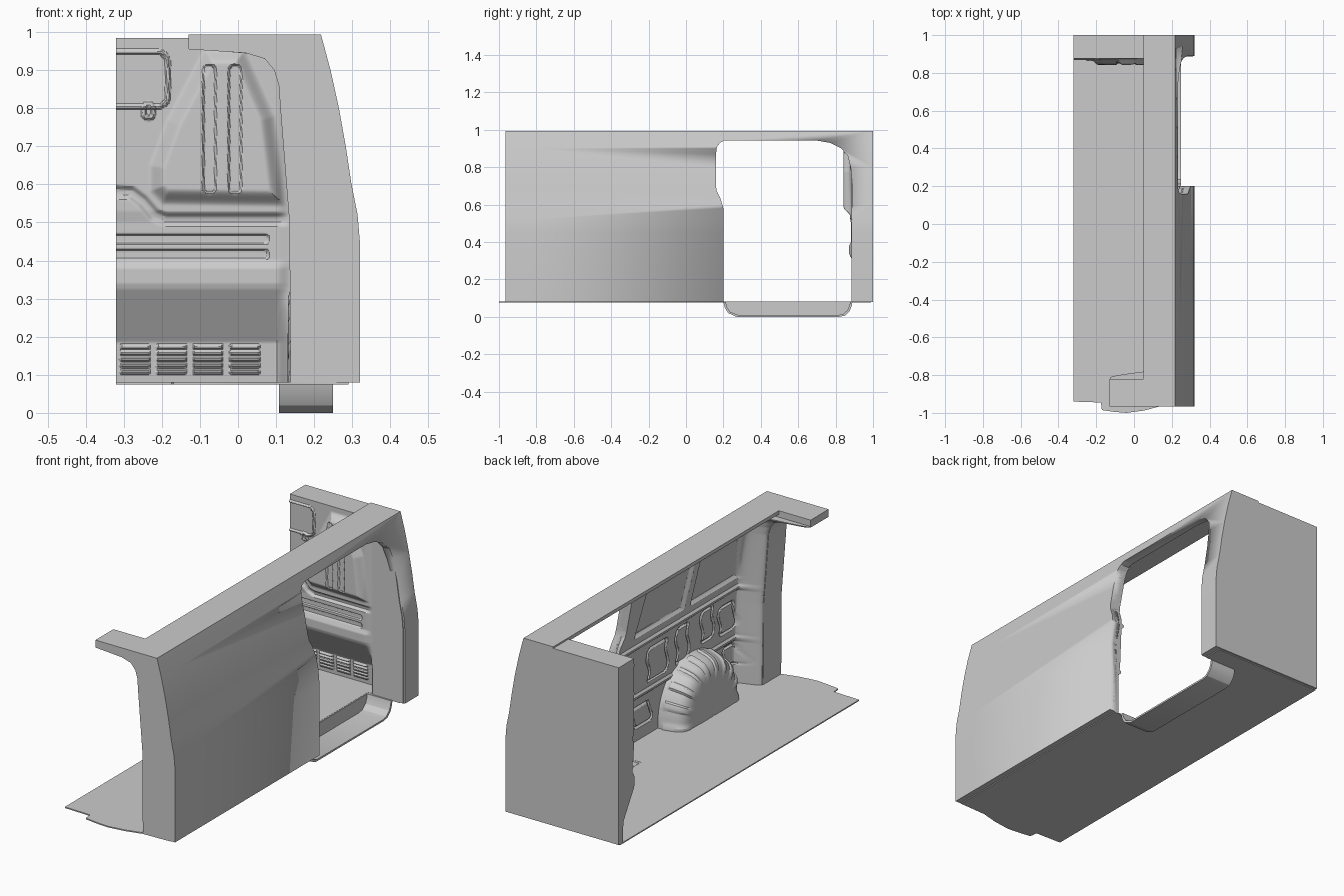
import bpy, bmesh, math

if "Cube" in bpy.data.objects:
    bpy.data.objects.remove(bpy.data.objects["Cube"])

OUTER = [(.32, .08), (.32, .45), (.314, .52), (.298, .6), (.283, .7), (.265, .8), (.243, .9), (.218, .993)]
FRAME_IN = [(.138, .08), (.135, .5), (.112, .79), (.107, .86), (.095, .9), (.07, .93), (.02, .945), (-.13, .955)]


def interp(table, v):
    """Linear lookup in (key, value) pairs."""
    if v <= table[0][0]:
        return table[0][1]
    for (a, p), (b, q) in zip(table, table[1:]):
        if v <= b:
            return p + (q - p) * (v - a) / (b - a)
    return table[-1][1]


def smooth(t):
    t = max(0, min(1, t))
    return t * t * (3 - 2 * t)


def line_dist(p, pts):
    best = 9
    for (ax, ay), (bx, by) in zip(pts, pts[1:]):
        dx, dy = bx - ax, by - ay
        t = max(0, min(1, ((p[0] - ax) * dx + (p[1] - ay) * dy) / (dx * dx + dy * dy)))
        best = min(best, math.hypot(p[0] - ax - t * dx, p[1] - ay - t * dy))
    return best


def poly_sdf(p, pts):
    loop = pts + pts[:1]
    inside = False
    for (ax, ay), (bx, by) in zip(loop, loop[1:]):
        if (ay > p[1]) != (by > p[1]) and p[0] < ax + (p[1] - ay) * (bx - ax) / (by - ay):
            inside = not inside
    d = line_dist(p, loop)
    return -d if inside else d


def box_sdf(u, v, cu, cv, hu, hv, r):
    a, b = abs(u - cu) - hu + r, abs(v - cv) - hv + r
    return math.hypot(max(a, 0), max(b, 0)) + min(max(a, b), 0) - r


def finish(name, bm):
    bmesh.ops.recalc_face_normals(bm, faces=bm.faces)
    me = bpy.data.meshes.new(name)
    bm.to_mesh(me)
    bm.free()
    ob = bpy.data.objects.new(name, me)
    bpy.context.collection.objects.link(ob)
    bpy.ops.object.select_all(action='DESELECT')
    ob.select_set(True)
    bpy.context.view_layer.objects.active = ob
    bpy.ops.object.shade_smooth_by_angle(angle=math.radians(25))
    return ob


def prism(name, pts, axis, a, b):
    """Extrude a 2D outline along axis from a to b."""
    def place(p, h):
        return {'x': (h, p[0], p[1]), 'y': (p[0], h, p[1]), 'z': (p[0], p[1], h)}[axis]
    bm = bmesh.new()
    lo, hi = [[bm.verts.new(place(p, h)) for p in pts] for h in (a, b)]
    bm.faces.new(lo)
    bm.faces.new(hi[::-1])
    for i in range(len(pts)):
        j = (i + 1) % len(pts)
        bm.faces.new((lo[i], lo[j], hi[j], hi[i]))
    return finish(name, bm)


def pressed_panel(name, nu, nv, point, back, fill):
    """Embossed sheet from a grid function, with its rim folded back."""
    bm = bmesh.new()
    g = [[bm.verts.new(point(i / nu, j / nv)) for i in range(nu + 1)] for j in range(nv + 1)]
    for j in range(nv):
        for i in range(nu):
            bm.faces.new((g[j][i], g[j][i + 1], g[j + 1][i + 1], g[j + 1][i]))
    rim = [e for e in bm.edges if e.is_boundary]
    new = bmesh.ops.extrude_edge_only(bm, edges=rim)['geom']
    for v in new:
        if isinstance(v, bmesh.types.BMVert):
            v.co = back(v.co)
    if fill:
        bmesh.ops.holes_fill(bm, edges=[e for e in bm.edges if e.is_boundary], sides=0)
    return finish(name, bm)


outer_x = [(z, x) for x, z in OUTER]
frame_x = [(z, x) for x, z in FRAME_IN]

# Outer side wall with roof strip, door opening cut through
wall = prism("side_wall", OUTER + [(.05, .993), (.05, .975), (.13, .962), (.18, .948), (.2, .9), (.24, .74),
                                   (.262, .56), (.28, .45), (.28, .08)], 'y', -.83, 1)
door = [(.2, .05), (.2, .58), (.185, .63), (.165, .67), (.16, .7), (.16, .87), (.166, .91), (.18, .93), (.205, .942),
        (.7, .942), (.77, .93), (.83, .9), (.865, .86), (.88, .8), (.89, .7), (.89, .05)]
cutter = prism("door_cutter", door, 'x', .1, .5)
cutter.hide_render = True
bpy.context.view_layer.objects.active = wall
mod = wall.modifiers.new("door", 'BOOLEAN')
mod.operation, mod.object, mod.solver = 'DIFFERENCE', cutter, 'EXACT'
bpy.ops.object.modifier_apply(modifier="door")
bpy.data.objects.remove(cutter)

# Rear pillar and header
prism("rear_frame", OUTER + [(-.13, .993)] + FRAME_IN[::-1], 'y', -.965, -.82)

# Floor sheet with step notch
prism("floor", [(-.32, .99), (-.32, -.94), (-.175, -.945), (-.17, -.985), (-.1, -.995), (-.04, -1), (.05, -.988),
                (.14, -.965), (.29, -.96), (.29, .2), (.11, .2), (.11, .89), (.29, .89), (.29, .99)], 'z', .075, .081)

# Door step: curved trough and riser
rim = [(.2, .08), (.207, .05), (.225, .02), (.265, .002), (.27, 0), (.82, 0), (.85, .006), (.875, .03), (.885, .055), (.89, .08)]
inner = [(.545 + (y - .545) * .965, z + .009 * (1 - z / .08)) for y, z in rim]
prism("step_trough", rim + inner[::-1], 'x', .108, .25)
prism("step_riser", rim, 'x', .108, .116)

# Bulkhead with pressed ribs, window border and vents
BULK = [(.08, .968), (.185, .962), (.325, .877), (.34, .872), (.38, .872), (.4, .882), (.5, .882), (.53, .876), (1, .876)]
BULGE = [(-.09, .96), (-.19, .77), (-.235, .65), (-.235, .58), (-.2, .545), (.13, .54), (.1, .78), (.02, .96)]
SWAGE = [(-.33, .58), (-.28, .578), (-.25, .555), (-.22, .52), (-.19, .508), (.13, .508)]


def bulkhead_point(u, v):
    z = .08 + .905 * v
    x = -.32 + u * (interp(outer_x, z) - .008 + .32)
    y = interp(BULK, z)
    if z > .48:
        y -= .033 * smooth(-poly_sdf((x, z), BULGE) / .045)
        y += .012 * smooth((.02 - line_dist((x, z), SWAGE)) / .015)
        for cx in (-.075, -.008):
            d = box_sdf(x, z, cx, .745, .016, .168, .014)
            y += .008 * smooth((.003 - d) / .006)
        if x < -.16:
            d = box_sdf(x, z, -.3, .876, .116, .073, .03)
            y -= .007 * smooth((.007 - abs(d)) / .004)
            y -= .007 * smooth((.007 - abs(box_sdf(x, z, -.235, .792, .012, .018, .011))) / .004)
    elif z > .35:
        for cz in (.456, .416):
            y += .008 * smooth((.003 - box_sdf(x, z, -.2, cz, .28, .012, .011)) / .006)
    elif z < .2:
        for cx in (-.27, -.175, -.079, .018):
            for k in range(5):
                d = box_sdf(x, z, cx, .108 + .0165 * k, .037, .004, .003)
                y -= .008 * smooth((.003 - d) / .004)
    k = smooth((x - .1) / .04)
    return x, y * (1 - k) + .886 * k, z


pressed_panel("bulkhead", 160, 230, bulkhead_point, lambda c: (c.x, 1, c.z), True)

# Inner side lining with window recesses, belt ridge and patch outlines
LINING = [(.08, .265), (.3, .265), (.34, .256), (.56, .247), (.61, .24), (.95, .178)]
DOOR_Y = [(.58, .2), (.63, .185), (.67, .165), (.7, .16), (.87, .16), (.91, .166), (.955, .2)]
WINDOWS = [[(-.76, .63), (-.38, .63), (-.41, .91), (-.72, .91)], [(-.32, .63), (.07, .63), (.02, .91), (-.35, .91)]]
PATCHES = [(-.13, .44, .075, .085), (-.33, .45, .045, .09), (-.53, .47, .045, .08), (-.69, .44, .06, .07),
           (-.02, .2, .07, .05), (-.735, .23, .045, .05)]


def lining_point(u, v):
    z = .08 + .88 * v
    y = -.825 + u * (interp(DOOR_Y, z) + .825)
    x = interp(LINING, z)
    if z > .6:
        for w in WINDOWS:
            x += .018 * smooth((.01 - poly_sdf((y, z), w)) / .022)
    for cy, cz, hy, hz in PATCHES:
        if abs(z - cz) < .12:
            wav = .012 * math.sin((z - cz) * 40)
            x += .01 * smooth((.007 - abs(box_sdf(y, z, cy + wav, cz, hy, hz, .02))) / .005)
    for cz in (.31, .575):
        x -= .012 * smooth((.017 - abs(z - cz)) / .012)
    k = smooth((-.755 - y) / .06)
    return x * (1 - k) + (interp(frame_x, z) + .002) * k, y, z


pressed_panel("inner_lining", 190, 160, lining_point,
              lambda c: (max(c.x, interp(outer_x, c.z) - .02), c.y, c.z), False)

# Wheel arch with radial ribs
bm = bmesh.new()
RINGS = [(.28, 1), (.25, .98), (.24, .975), (.215, .955), (.19, .93), (.17, .9), (.155, .86), (.143, .8), (.136, .72),
         (.132, .6), (.13, .35), (.13, .02)]
N = 96
rows = []
for i, (x, s) in enumerate(RINGS):
    row = []
    for j in range(N + 1):
        t = math.pi * j / N
        rib = smooth((math.cos(t * 18) - .2) * 2) if 2 <= i <= 8 else 0
        r = s + .025 * rib
        row.append(bm.verts.new((x - .005 * rib, -.41 + .262 * r * math.cos(t), .08 + .3 * r * math.sin(t) ** .85 if 0 < j < N else .08)))
    rows.append(row)
for a, b in zip(rows, rows[1:]):
    for j in range(N):
        bm.faces.new((a[j], a[j + 1], b[j + 1], b[j]))
finish("wheel_arch", bm)
